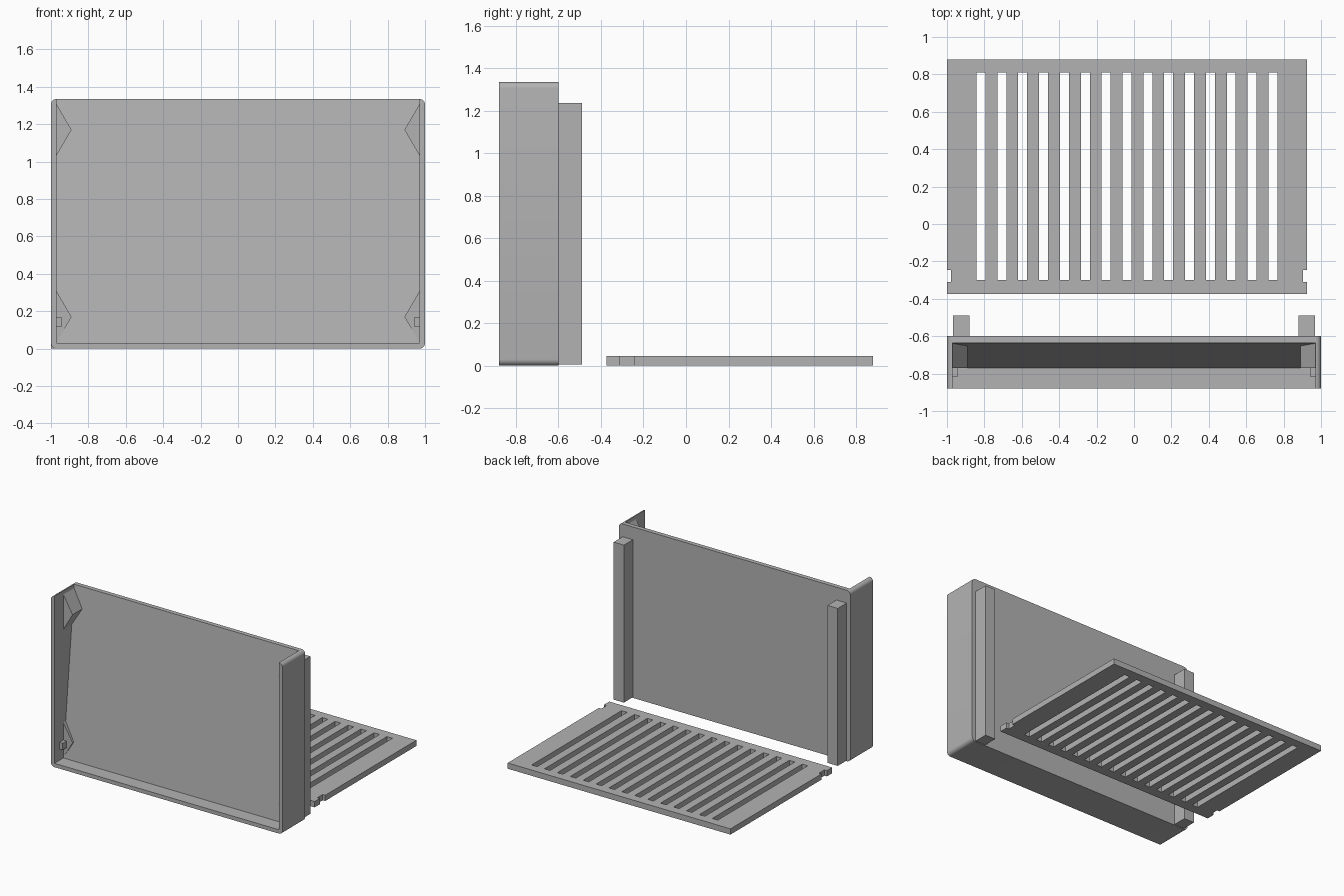
import bpy, bmesh, math
from mathutils import Vector

if "Cube" in bpy.data.objects:
    bpy.data.objects.remove(bpy.data.objects["Cube"])

grey = bpy.data.materials.new("light_grey")
grey.diffuse_color = (0.45, 0.45, 0.45, 1)
grey.use_nodes = True
grey.node_tree.nodes["Principled BSDF"].inputs["Base Color"].default_value = grey.diffuse_color


def prism(name, pts, axis, a, b):
    """Extrude a 2D outline from a to b along 'x' (yz outline), 'y' (xz) or 'z' (xy)."""
    place = {'x': lambda p, t: (t, p[0], p[1]),
             'y': lambda p, t: (p[0], t, p[1]),
             'z': lambda p, t: (p[0], p[1], t)}[axis]
    bm = bmesh.new()
    base = bm.faces.new([bm.verts.new(place(p, a)) for p in pts])
    side = bmesh.ops.extrude_face_region(bm, geom=[base])
    shift = Vector(place((0, 0), b - a))
    bmesh.ops.translate(bm, vec=shift,
                        verts=[v for v in side["geom"] if isinstance(v, bmesh.types.BMVert)])
    bmesh.ops.recalc_face_normals(bm, faces=bm.faces)
    mesh = bpy.data.meshes.new(name)
    bm.to_mesh(mesh)
    bm.free()
    mesh.materials.append(grey)
    obj = bpy.data.objects.new(name, mesh)
    bpy.context.collection.objects.link(obj)
    return obj


def box(name, x, y, z):
    return prism(name, [(x[0], y[0]), (x[1], y[0]), (x[1], y[1]), (x[0], y[1])], 'z', *z)


def rounded_rect(x0, x1, z0, z1, r, steps=6):
    pts = []
    for cx, cz, start in ((x1 - r, z1 - r, 0), (x0 + r, z1 - r, 90),
                          (x0 + r, z0 + r, 180), (x1 - r, z0 + r, 270)):
        for i in range(steps + 1):
            t = math.radians(start + 90 * i / steps)
            pts.append((cx + r * math.cos(t), cz + r * math.sin(t)))
    return pts


def cut(obj, cutter):
    mod = obj.modifiers.new("cut", 'BOOLEAN')
    mod.operation, mod.solver, mod.object = 'DIFFERENCE', 'EXACT', cutter
    bpy.context.view_layer.objects.active = obj
    bpy.ops.object.modifier_apply(modifier=mod.name)
    bpy.data.objects.remove(cutter, do_unlink=True)


# Tray: rounded block, hollowed to leave sides, floor and a wedge-shaped back
tray = prism("tray", rounded_rect(-1, 1, 0, 1.335, 0.03), 'y', -0.88, -0.60)
cavity = [(-0.95, 0.03), (-0.77, 0.03), (-0.635, 1.335), (-0.635, 1.45), (-0.95, 1.45)]
cut(tray, prism("cavity_cutter", cavity, 'x', -0.97, 0.97))
bpy.ops.object.select_all(action='DESELECT')
tray.select_set(True)
bpy.context.view_layer.objects.active = tray
bpy.ops.object.shade_smooth_by_angle(angle=math.radians(30))

for s, side in ((-1, "left"), (1, "right")):
    # Triangular corner blocks between side wall and sloping back
    for zc, level in ((0.17, "lower"), (1.17, "upper")):
        tri = [(s * 0.972, zc - 0.14), (s * 0.89, zc), (s * 0.972, zc + 0.14)]
        prism(f"{level}_{side}_corner_block", tri, 'y', -0.77, -0.62)
    # Small catch on the inside of the side wall
    box(f"{side}_catch", sorted((s * 0.972, s * 0.943)), (-0.817, -0.765), (0.117, 0.17))
    # Upright rail behind the back
    box(f"{side}_rail", sorted((s * 0.968, s * 0.88)), (-0.602, -0.49), (0.005, 1.235))

# Grille plate with a notch on each side and a row of slots
X0, X1, N0, N1, D = -1.0, 0.925, -0.31, -0.245, 0.022
outline = [(X0, -0.375), (X1, -0.375), (X1, N0), (X1 - D, N0), (X1 - D, N1), (X1, N1),
           (X1, 0.88), (X0, 0.88), (X0, N1), (X0 + D, N1), (X0 + D, N0), (X0, N0)]
grille = prism("grille_plate", outline, 'z', 0, 0.045)
for i in range(15):
    x = -0.842 + 0.1115 * i
    cut(grille, box("slot_cutter", (x, x + 0.048), (-0.30, 0.81), (-0.1, 0.1)))
